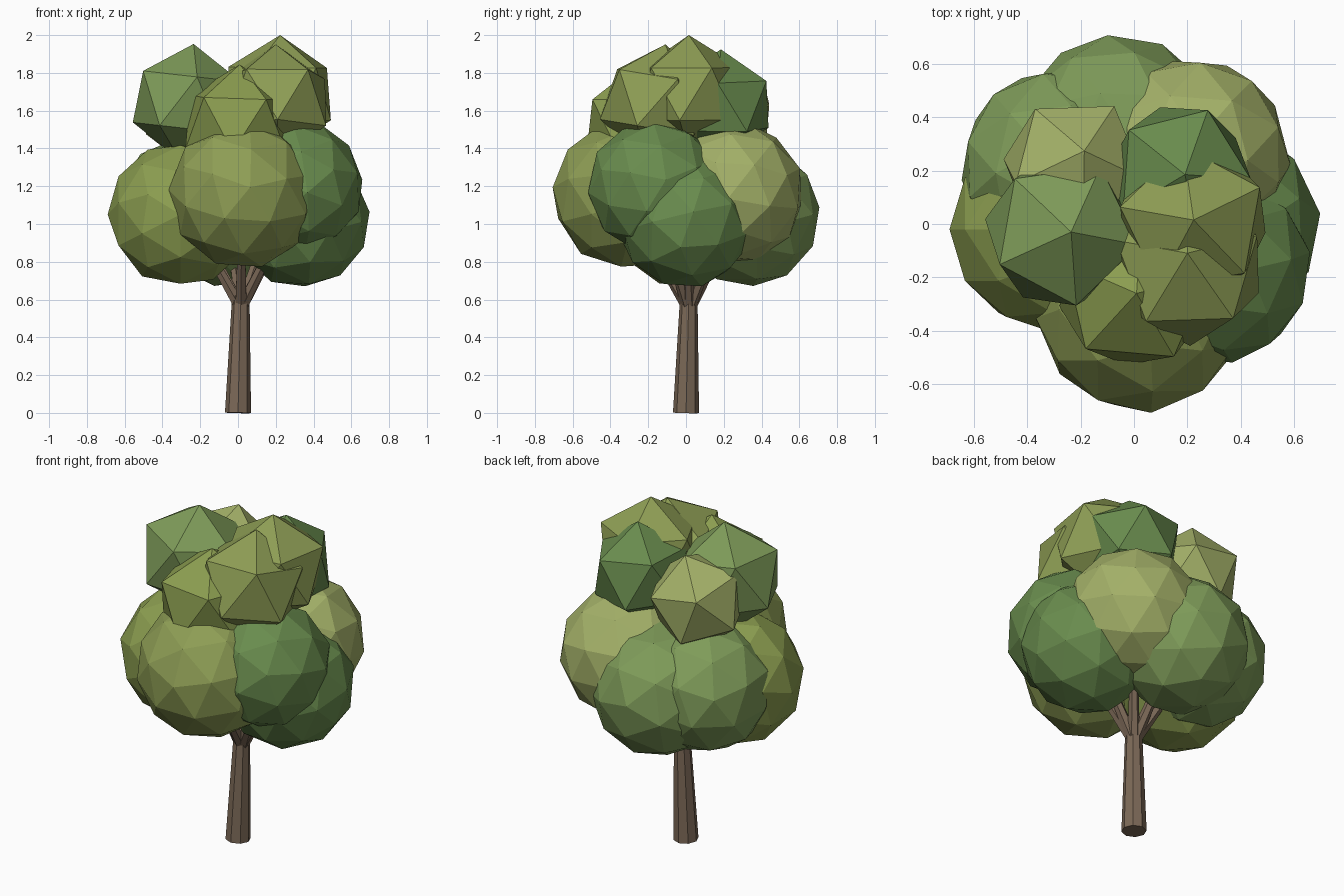
import bpy, bmesh
from math import radians
from mathutils import Matrix, Vector

if "Cube" in bpy.data.objects:
    bpy.data.objects.remove(bpy.data.objects["Cube"])

UP = Vector((0, 0, 1))


def material(name, rgb):
    m = bpy.data.materials.new(name)
    m.diffuse_color = (*rgb, 1)
    m.use_nodes = True
    m.node_tree.nodes["Principled BSDF"].inputs["Base Color"].default_value = m.diffuse_color
    return m


BARK = material("bark", (0.20, 0.14, 0.095))
GREEN = material("leaf_green", (0.21, 0.33, 0.10))
DARK = material("leaf_dark_green", (0.14, 0.26, 0.075))
OLIVE = material("leaf_olive", (0.27, 0.34, 0.09))
YELLOW = material("leaf_yellow_olive", (0.26, 0.34, 0.08))
PALE = material("leaf_pale_olive", (0.37, 0.44, 0.14))


def add_object(name, bm, mat, matrix):
    me = bpy.data.meshes.new(name)
    bm.to_mesh(me)
    bm.free()
    me.transform(matrix)
    me.materials.append(mat)
    bpy.context.collection.objects.link(bpy.data.objects.new(name, me))


def limb(name, start, end, r0, r1, sides):
    """Tapered prism between two points."""
    a, b = Vector(start), Vector(end)
    d = b - a
    bm = bmesh.new()
    bmesh.ops.create_cone(bm, cap_ends=True, segments=sides, radius1=r0, radius2=r1, depth=d.length)
    rot = UP.rotation_difference(d).to_matrix().to_4x4()
    add_object(name, bm, BARK, Matrix.Translation((a + b) / 2) @ rot)


def clump(name, centre, radius, detail, mat, spin=0, tip=(0, 0, 1)):
    """Faceted leaf ball: tip is where its pole points, spin turns it about the pole."""
    bm = bmesh.new()
    bmesh.ops.create_icosphere(bm, subdivisions=detail, radius=radius)
    rot = UP.rotation_difference(Vector(tip)).to_matrix().to_4x4()
    add_object(name, bm, mat, Matrix.Translation(centre) @ rot @ Matrix.Rotation(radians(spin), 4, 'Z'))


# Lower ring of finer leaf balls
lower = [
    ("front", (0.025, -0.315, 1.155), 0.395, OLIVE, 20, (0.1, -1, 0.1)),
    ("left", (-0.305, -0.02, 1.05), 0.385, YELLOW, 0, (-1, 0, 0)),
    ("right_upper", (0.305, -0.165, 1.195), 0.36, DARK, 35, (0.22, -0.31, 0.1)),
    ("right_lower", (0.33, 0.0, 1.03), 0.37, DARK, 10, (0.35, -0.03, -0.16)),
    ("back_right", (0.21, 0.25, 1.165), 0.378, PALE, 50, (0.1, 0.2, 1)),
    ("back", (-0.06, 0.325, 1.05), 0.385, GREEN, 15, (-0.1, 1, 0.1)),
    ("back_left", (-0.275, 0.21, 1.08), 0.378, GREEN, 60, (-0.2, 0.2, 1)),
]
for name, c, r, mat, spin, tip in lower:
    clump(f"lower_leaves_{name}", c, r, 2, mat, spin, tip)

# Upper group of coarse leaf balls
upper = [
    ("left", (-0.27, -0.03, 1.645), 0.31, GREEN, 206, (0.035, 0, 0.31)),
    ("right", (0.22, 0.015, 1.69), 0.31, OLIVE, 26, (0.01, 0, 1)),
    ("front_right", (0.20, -0.16, 1.645), 0.31, OLIVE, -52, (0, 0.05, 0.3)),
    ("front", (0.0, -0.25, 1.53), 0.315, YELLOW, -59, (0.03, -0.03, 1)),
    ("back_right", (0.17, 0.185, 1.635), 0.29, DARK, 68, (0.02, 0, 0.28)),
    ("back_left", (-0.225, 0.205, 1.58), 0.285, PALE, 57, (0.04, 0.07, 0.28)),
]
for name, c, r, mat, spin, tip in upper:
    clump(f"upper_leaves_{name}", c, r, 1, mat, spin, tip)

# Trunk and the branches that fan out into the lower leaves
limb("trunk", (0, 0, 0), (0.015, 0.015, 0.62), 0.069, 0.046, 8)
for name, c, *_ in lower:
    end = Vector((c[0] * 0.75, c[1] * 0.75, 0.98))
    limb(f"branch_{name}", (0.015 + c[0] * 0.03, 0.015 + c[1] * 0.03, 0.57), end, 0.034, 0.02, 6)
